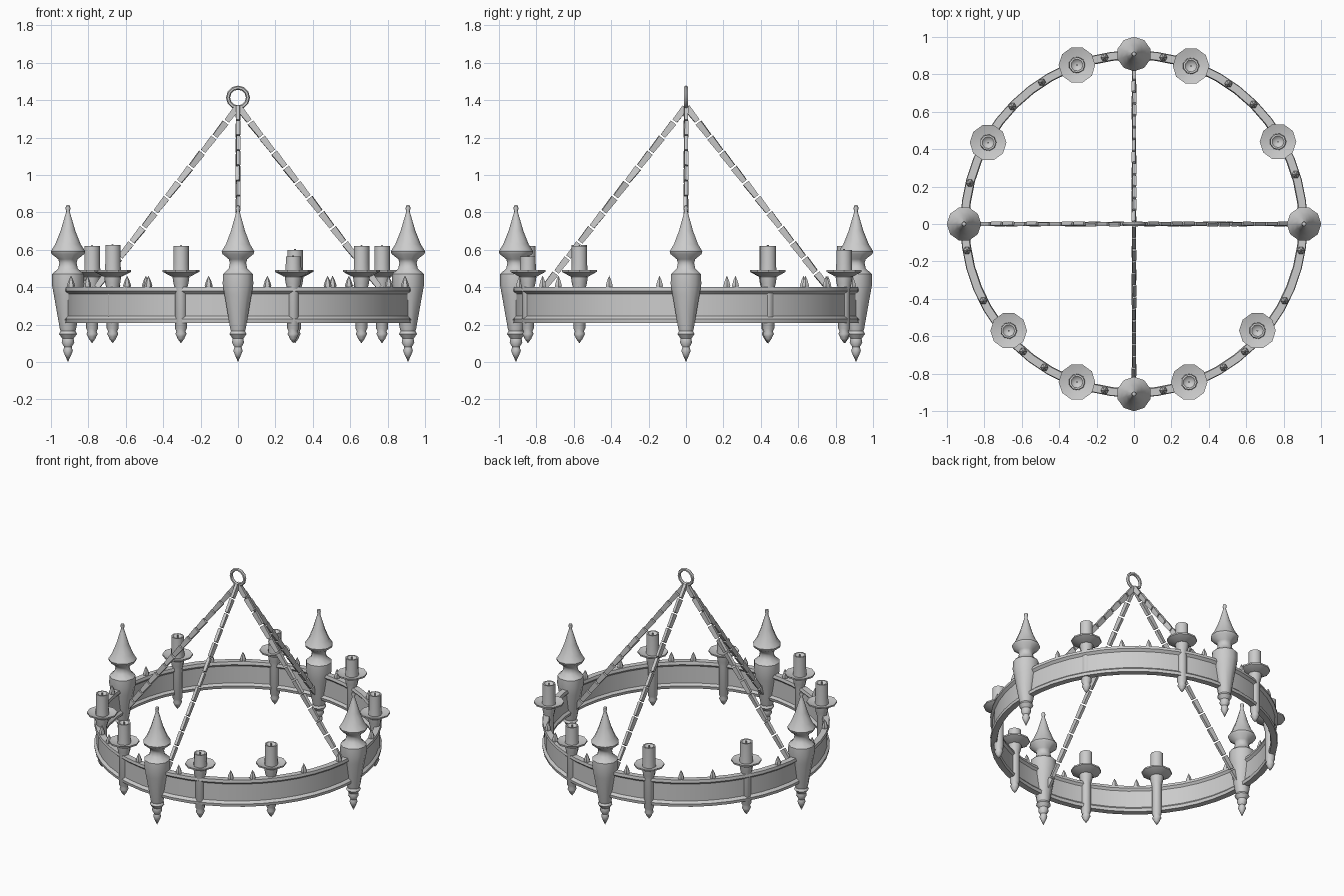
import bpy, bmesh, math, random
from mathutils import Vector, Matrix

random.seed(4)
default = bpy.data.objects.get("Cube")
if default:
    bpy.data.objects.remove(default)

GREY = (0.6, 0.6, 0.6, 1)
iron = bpy.data.materials.new("grey iron")
iron.use_nodes = True
iron.diffuse_color = GREY
iron.node_tree.nodes["Principled BSDF"].inputs["Base Color"].default_value = GREY


def finish(name, bm, angle=40):
    bmesh.ops.recalc_face_normals(bm, faces=bm.faces)
    mesh = bpy.data.meshes.new(name)
    bm.to_mesh(mesh)
    bm.free()
    mesh.materials.append(iron)
    obj = bpy.data.objects.new(name, mesh)
    bpy.context.collection.objects.link(obj)
    bpy.ops.object.select_all(action='DESELECT')
    obj.select_set(True)
    bpy.context.view_layer.objects.active = obj
    bpy.ops.object.shade_smooth_by_angle(angle=math.radians(angle))
    return obj


def lathe(name, profile, sides, place=(0, 0, 0), closed=False, angle=40):
    """Turn a (radius, height) profile around the vertical axis."""
    bm = bmesh.new()
    pts = [bm.verts.new((r, 0, z)) for r, z in profile]
    edges = [bm.edges.new(pair) for pair in zip(pts, pts[1:])]
    if closed:
        edges.append(bm.edges.new((pts[-1], pts[0])))
    bmesh.ops.spin(bm, geom=pts + edges, axis=(0, 0, 1), cent=(0, 0, 0),
                   angle=math.tau, steps=sides)
    bmesh.ops.remove_doubles(bm, verts=bm.verts, dist=0.0004)
    obj = finish(name, bm, angle)
    obj.location = place
    return obj


def on_ring(degrees, radius, z=0):
    a = math.radians(degrees)
    return Vector((radius * math.cos(a), radius * math.sin(a), z))


# Hoop: thin band with a raised lip at the top and bottom of both sides
lathe("hoop", [(0.925, 0.40), (0.928, 0.38), (0.912, 0.365), (0.912, 0.245),
               (0.928, 0.23), (0.925, 0.21), (0.885, 0.21), (0.88, 0.23),
               (0.893, 0.245), (0.893, 0.365), (0.88, 0.38), (0.885, 0.40)],
      48, closed=True)

# Four turned spires
SPIRE = [(0, 0.84), (0.011, 0.835), (0.013, 0.82), (0.009, 0.805), (0.015, 0.785),
         (0.04, 0.70), (0.068, 0.63), (0.092, 0.592), (0.088, 0.578), (0.052, 0.55),
         (0.046, 0.53), (0.052, 0.50), (0.085, 0.47), (0.086, 0.415), (0.076, 0.36),
         (0.044, 0.18), (0.04, 0.165), (0.048, 0.15), (0.03, 0.125), (0.034, 0.105),
         (0.02, 0.08), (0.026, 0.06), (0.018, 0.04), (0, 0)]
for name, turn in (("left", 0), ("back", 90), ("right", 180), ("front", 270)):
    spire = lathe(name + "_spire", SPIRE, 10, on_ring(turn, 0.909))
    spire.rotation_euler.z = math.radians(turn)

# Candle holders: hanging stem, drip dish, candle and wick
STEM = [(0.03, 0.47), (0.045, 0.455), (0.04, 0.42), (0.032, 0.39), (0.032, 0.18),
        (0.024, 0.165), (0.03, 0.15), (0.022, 0.135), (0.018, 0.125), (0, 0.10)]
DISH = [(0, 0.475), (0.05, 0.478), (0.098, 0.492), (0.098, 0.482), (0.05, 0.457), (0, 0.455)]
SPOTS = [(-0.305, 0.85, 0.62), (0.305, 0.845, 0.60), (-0.78, 0.435, 0.62),
         (0.77, 0.44, 0.62), (-0.67, -0.57, 0.625), (0.66, -0.57, 0.62),
         (-0.305, -0.845, 0.62), (0.295, -0.845, 0.565)]
for i, (x, y, top) in enumerate(SPOTS, 1):
    spot = (x, y, 0)
    lathe(f"holder_stem_{i}", STEM, 8, spot, angle=50)
    lathe(f"drip_dish_{i}", DISH, 10, spot, angle=30)
    lathe(f"candle_{i}", [(0, 0.47), (0.045, 0.47), (0.042, 0.53), (0.042, top),
                          (0.032, top), (0.02, top - 0.012), (0, top - 0.014)],
          9, spot, angle=42)
    lathe(f"wick_{i}", [(0.005, top - 0.015), (0.005, top + 0.004), (0, top + 0.005)], 6, spot)

# Small studs along the top of the hoop
STUDS = [17, 45, 56, 80, 100, 123, 136, 166, 189, 207, 229, 238, 260, 280,
         302, 311, 333, 351]
for i, turn in enumerate(STUDS, 1):
    lathe(f"stud_{i}", [(0.018, 0.395), (0.021, 0.41), (0.013, 0.435), (0, 0.462)],
          6, on_ring(turn, 0.904))

# Chains: flat links strung from the hanging ring to the inside of the hoop
LINKS = 14
apex = Vector((0, 0, 1.365))
for name, turn in (("left", 0), ("back", 90), ("right", 180), ("front", 270)):
    end = on_ring(turn, 0.885, 0.235)
    step = (end - apex) / LINKS
    along = step.normalized()
    across = Vector((0, 0, 1)).cross(along).normalized()
    frame = Matrix((across, along.cross(across), along)).transposed().to_4x4()
    bm = bmesh.new()
    for i in range(LINKS):
        roll = Matrix.Rotation(random.uniform(-0.25, 0.25), 4, 'Z')
        size = Matrix.Diagonal((0.02, 0.036, step.length * 0.9, 1))
        link = bmesh.ops.create_cube(bm, size=1)["verts"]
        for v in link:
            if v.co.z > 0:
                v.co.y *= 0.8
        bmesh.ops.transform(bm, verts=link,
                            matrix=Matrix.Translation(apex + step * (i + 0.5)) @ frame @ roll @ size)
    finish(name + "_chain", bm, 30)

# Hanging ring
tube = [(0.053 + 0.011 * math.cos(a), 0.011 * math.sin(a))
        for a in (math.tau * k / 6 for k in range(6))]
ring = lathe("hanging_ring", tube, 12, (0, 0, 1.414), closed=True, angle=50)
ring.rotation_euler.x = math.pi / 2
